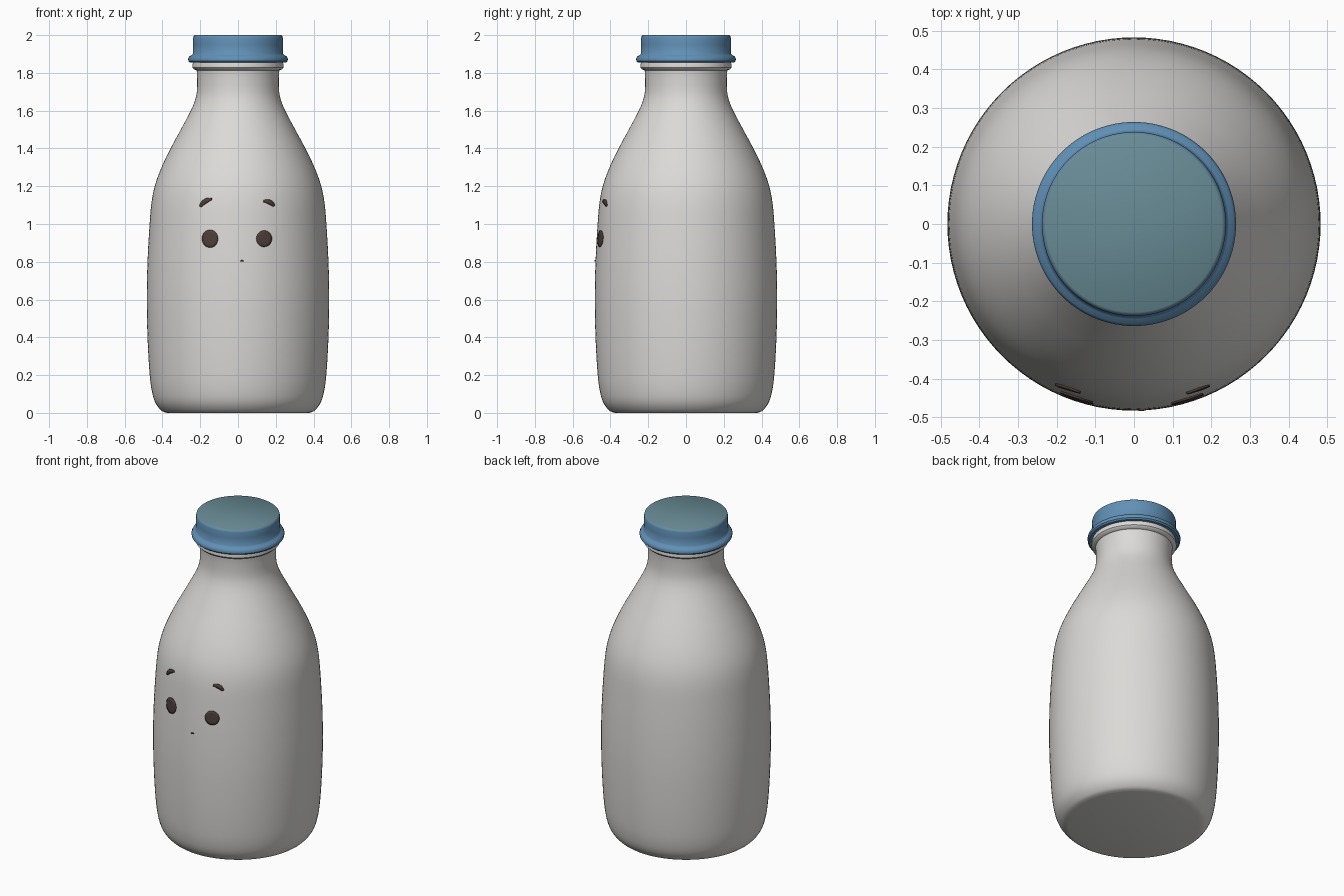
import bpy, bmesh, math

if "Cube" in bpy.data.objects:
    bpy.data.objects.remove(bpy.data.objects["Cube"])

SEG = 96


def material(name, rgb):
    m = bpy.data.materials.new(name)
    m.diffuse_color = (*rgb, 1)
    m.use_nodes = True
    m.node_tree.nodes["Principled BSDF"].inputs["Base Color"].default_value = m.diffuse_color
    return m


white = material("milk white", (0.71, 0.70, 0.68))
blue = material("cap blue", (0.12, 0.28, 0.47))
teal = material("cap top teal", (0.14, 0.26, 0.305))
brown = material("face brown", (0.075, 0.047, 0.04))


def smooth_profile(pts, steps=5):
    """Catmull-Rom curve through (radius, height) points."""
    out = []
    for i in range(len(pts) - 1):
        p0, p1 = pts[max(i - 1, 0)], pts[i]
        p2, p3 = pts[i + 1], pts[min(i + 2, len(pts) - 1)]
        for k in range(steps):
            t = k / steps
            out.append(tuple(0.5 * (2 * b + (c - a) * t + (2 * a - 5 * b + 4 * c - d) * t * t
                                    + (3 * b - a - 3 * c + d) * t ** 3)
                             for a, b, c, d in zip(p0, p1, p2, p3)))
    return out + [pts[-1]]


def finish(name, bm, mats):
    bmesh.ops.recalc_face_normals(bm, faces=bm.faces[:])
    me = bpy.data.meshes.new(name)
    bm.to_mesh(me)
    bm.free()
    for m in mats:
        me.materials.append(m)
    ob = bpy.data.objects.new(name, me)
    bpy.context.collection.objects.link(ob)
    bpy.ops.object.select_all(action='DESELECT')
    ob.select_set(True)
    bpy.context.view_layer.objects.active = ob
    bpy.ops.object.shade_smooth_by_angle(angle=math.radians(40))
    return ob


def lathe(profile):
    """Closed solid of revolution, flat at both ends."""
    bm = bmesh.new()
    rings = [[bm.verts.new((r * math.cos(2 * math.pi * i / SEG),
                            r * math.sin(2 * math.pi * i / SEG), z)) for i in range(SEG)]
             for r, z in profile]
    for a, b in zip(rings, rings[1:]):
        for i in range(SEG):
            j = (i + 1) % SEG
            bm.faces.new((a[i], a[j], b[j], b[i]))
    bm.faces.new(rings[0][::-1])
    bm.faces.new(rings[-1])
    return bm


# Bottle with rounded base, sloping shoulder and straight neck
body = smooth_profile([(0.375, 0.0), (0.405, 0.012), (0.438, 0.055), (0.457, 0.12), (0.469, 0.22),
                       (0.479, 0.4), (0.483, 0.6), (0.479, 0.8), (0.468, 1.0), (0.457, 1.12),
                       (0.438, 1.21), (0.405, 1.3), (0.357, 1.4), (0.303, 1.5), (0.25, 1.6),
                       (0.226, 1.66), (0.217, 1.71), (0.216, 1.77), (0.219, 1.815)])
finish("bottle", lathe(body), [white])

# Lip ring under the cap
finish("bottle_lip", lathe([(0.215, 1.812), (0.232, 1.818), (0.241, 1.828),
                            (0.241, 1.845), (0.234, 1.87)]), [white])

# Cap with flared flange and rounded top edge
cap = lathe([(0.236, 1.855), (0.255, 1.855), (0.263, 1.863), (0.264, 1.875), (0.258, 1.887),
             (0.246, 1.893), (0.239, 1.902), (0.238, 1.95), (0.238, 1.985),
             (0.235, 1.995), (0.228, 2.0)])
cap.normal_update()
for f in cap.faces:
    if f.normal.z > 0.6 and f.calc_center_median().z > 1.98:
        f.material_index = 1
finish("cap", cap, [blue, teal])


# Painted face: thin plates wrapped on the bottle front
def on_bottle(x, z):
    for (r0, z0), (r1, z1) in zip(body, body[1:]):
        if z0 <= z <= z1:
            r = r0 + (r1 - r0) * (z - z0) / (z1 - z0) + 0.002
            return (x, -math.sqrt(r * r - x * x), z)


def plate(name, bm):
    ob = finish(name, bm, [brown])
    mod = ob.modifiers.new("thickness", 'SOLIDIFY')
    mod.thickness = 0.006
    mod.offset = 0


def disc(name, cx, cz, rx, rz, n=32, rings=3):
    bm = bmesh.new()
    centre = bm.verts.new(on_bottle(cx, cz))
    prev = None
    for k in range(1, rings + 1):
        ring = [bm.verts.new(on_bottle(cx + rx * k / rings * math.cos(2 * math.pi * i / n),
                                       cz + rz * k / rings * math.sin(2 * math.pi * i / n)))
                for i in range(n)]
        for i in range(n):
            j = (i + 1) % n
            if prev:
                bm.faces.new((prev[i], prev[j], ring[j], ring[i]))
            else:
                bm.faces.new((centre, ring[i], ring[j]))
        prev = ring
    plate(name, bm)


def brow(name, a, mid, b, width, n=12):
    """Tapered ribbon along a quadratic arc."""
    bm = bmesh.new()
    prev = None
    for k in range(n + 1):
        t = k / n
        x, z = ((1 - t) ** 2 * p + 2 * t * (1 - t) * q + t * t * s for p, q, s in zip(a, mid, b))
        dx, dz = (2 * (1 - t) * (q - p) + 2 * t * (s - q) for p, q, s in zip(a, mid, b))
        d = math.hypot(dx, dz)
        w = width / 2 * (0.45 + 0.55 * math.sin(math.pi * t))
        pair = [bm.verts.new(on_bottle(x - s * w * dz / d, z + s * w * dx / d)) for s in (1, -1)]
        if prev:
            bm.faces.new((prev[0], prev[1], pair[1], pair[0]))
        prev = pair
    plate(name, bm)


disc("left_eye", -0.148, 0.922, 0.042, 0.047)
disc("right_eye", 0.138, 0.922, 0.041, 0.043)
disc("mouth", 0.021, 0.805, 0.009, 0.004, n=12, rings=1)
brow("left_brow", (-0.199, 1.092), (-0.178, 1.128), (-0.139, 1.132), 0.024)
brow("right_brow", (0.136, 1.121), (0.172, 1.123), (0.191, 1.095), 0.024)
